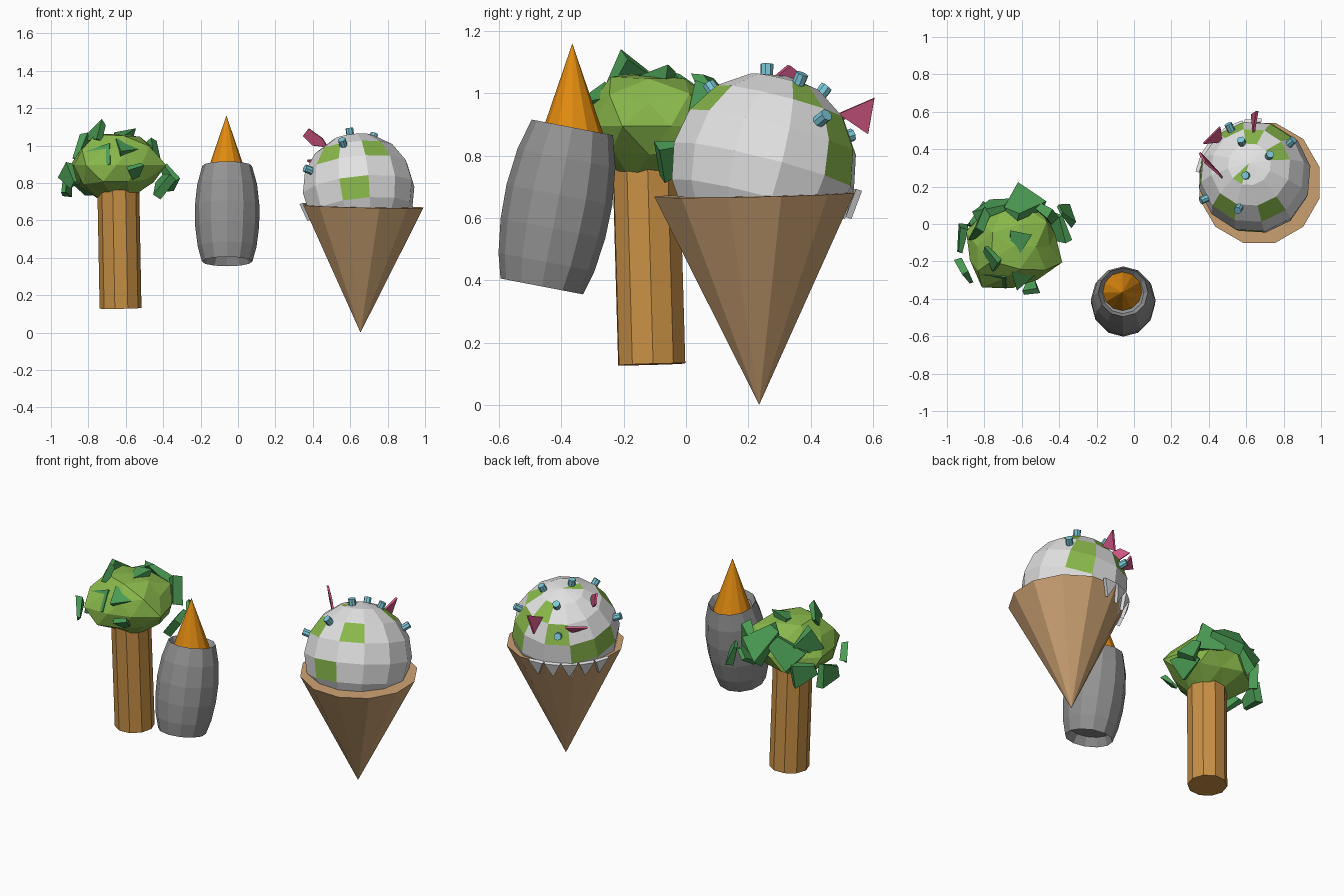
import bpy, bmesh, math, random
from mathutils import Vector, Matrix

cube = bpy.data.objects.get("Cube")
if cube:
    bpy.data.objects.remove(cube, do_unlink=True)
random.seed(7)


def material(name, r, g, b):
    m = bpy.data.materials.new(name)
    m.use_nodes = True
    m.diffuse_color = (r, g, b, 1)
    node = next(n for n in m.node_tree.nodes if n.type == 'BSDF_PRINCIPLED')
    node.inputs["Base Color"].default_value = (r, g, b, 1)
    return m


BARK = material("bark brown", 0.58, 0.28, 0.06)
LIGHT_GREEN = material("light green", 0.25, 0.48, 0.07)
DARK_GREEN = material("dark green", 0.07, 0.33, 0.09)
GREY = material("metal grey", 0.29, 0.29, 0.29)
ORANGE = material("orange", 0.76, 0.26, 0.005)
WAFFLE = material("waffle tan", 0.6, 0.36, 0.17)
CREAM = material("cream white", 0.76, 0.76, 0.76)
CYAN = material("sprinkle cyan", 0.2, 0.57, 0.68)
PINK = material("pink", 0.6, 0.09, 0.22)


def finish(name, bm, *mats):
    bmesh.ops.recalc_face_normals(bm, faces=bm.faces)
    mesh = bpy.data.meshes.new(name)
    bm.to_mesh(mesh)
    bm.free()
    for m in mats:
        mesh.materials.append(m)
    obj = bpy.data.objects.new(name, mesh)
    bpy.context.collection.objects.link(obj)
    return obj


def aim(axis):
    return Vector(axis).to_track_quat('Z', 'Y').to_matrix().to_4x4()


def lathe(name, profile, sides, base, top, mat):
    """Turned shape: (radius, distance) pairs along the axis base -> top."""
    base, top = Vector(base), Vector(top)
    bm = bmesh.new()
    rings = [[bm.verts.new((r * math.cos(a), r * math.sin(a), h))
              for a in (math.tau * i / sides for i in range(sides))]
             for r, h in profile]
    for lo, hi in zip(rings, rings[1:]):
        for i in range(sides):
            j = (i + 1) % sides
            bm.faces.new((lo[i], lo[j], hi[j], hi[i]))
    bmesh.ops.remove_doubles(bm, verts=bm.verts, dist=1e-5)
    bm.transform(Matrix.Translation(base) @ aim(top - base))
    return finish(name, bm, mat)


def shard(name, points, mat, thick=0.012):
    """Flat chip with the given outline."""
    bm = bmesh.new()
    pts = [Vector(p) for p in points]
    n = (pts[1] - pts[0]).cross(pts[2] - pts[0]).normalized() * thick / 2
    a = [bm.verts.new(p + n) for p in pts]
    b = [bm.verts.new(p - n) for p in pts]
    bm.faces.new(a)
    bm.faces.new(b[::-1])
    for i in range(len(pts)):
        j = (i + 1) % len(pts)
        bm.faces.new((a[i], b[i], b[j], a[j]))
    return finish(name, bm, mat)


# Tree trunk
lathe("tree_trunk", [(0, 0), (0.112, 0), (0.112, 0.64), (0, 0.64)], 10,
      (-0.628, -0.11, 0.13), (-0.64, -0.128, 0.77), BARK)

# Tree crown: lumpy faceted ball
bm = bmesh.new()
bmesh.ops.create_icosphere(bm, subdivisions=2, radius=1)
for v in bm.verts:
    v.co *= random.uniform(0.85, 1.14)
    narrow = 0.62 if v.co.z < -0.75 else 1
    v.co = Vector((v.co.x * 0.255 * narrow, v.co.y * 0.25 * narrow, v.co.z * 0.19))
bm.transform(Matrix.Translation((-0.65, -0.12, 0.895)))
finish("tree_crown", bm, LIGHT_GREEN)

# Dark leaf chunks: tapered, twisted blocks (position, size)
LEAVES = [((-0.92, -0.08, 0.79), 0.075), ((-0.90, -0.26, 0.83), 0.065),
          ((-0.40, -0.02, 0.80), 0.075), ((-0.37, 0.06, 0.84), 0.065),
          ((-0.76, -0.18, 1.06), 0.065), ((-0.60, 0.10, 0.98), 0.105),
          ((-0.50, 0.08, 0.93), 0.095), ((-0.74, 0.09, 0.93), 0.095),
          ((-0.59, -0.27, 0.99), 0.07), ((-0.62, -0.10, 1.05), 0.065),
          ((-0.72, -0.30, 0.93), 0.07), ((-0.83, -0.02, 0.97), 0.08),
          ((-0.55, -0.33, 0.86), 0.05), ((-0.84, 0.04, 0.82), 0.075)]
for i, (pos, size) in enumerate(LEAVES):
    bm = bmesh.new()
    bmesh.ops.create_cube(bm, size=2)
    for v in bm.verts:
        taper = 0.45 if v.co.x > 0 else 1
        v.co = Vector((v.co.x, v.co.y * taper, v.co.z * 0.35 * taper))
        v.co *= size * random.uniform(0.75, 1.05)
    out = Vector(pos) - Vector((-0.65, -0.12, 0.9))
    spin = Matrix.Rotation(random.uniform(0, math.tau), 4, 'Z')
    lean = Matrix.Rotation(random.uniform(-0.6, 0.6), 4, 'X')
    bm.transform(Matrix.Translation(pos) @ aim(out) @ lean @ spin)
    finish(f"leaf_{i + 1}", bm, DARK_GREEN)

# Barrel with recessed ends, and the spike standing in it
lathe("barrel", [(0, 0.05), (0.11, 0.05), (0.135, 0), (0.157, 0.08), (0.171, 0.19),
                 (0.173, 0.3), (0.16, 0.42), (0.133, 0.52), (0.11, 0.485), (0, 0.485)],
      12, (-0.058, -0.463, 0.38), (-0.058, -0.365, 0.89), GREY)
lathe("spike", [(0, 0), (0.137, 0), (0, 0.4)], 12,
      (-0.062, -0.365, 0.76), (-0.062, -0.365, 1.16), ORANGE)

# Waffle cone
lathe("waffle_cone", [(0, 0), (0.332, 0.675), (0, 0.675)], 12,
      (0.655, 0.235, 0), (0.67, 0.22, 0.675), WAFFLE)

# Scoop: tilted ball with green patches on chosen faces
CENTRE = Vector((0.645, 0.25, 0.763))
PATCHES = [(-0.05, -0.98, 0.1), (0.28, -0.6, 0.75), (-0.35, -0.57, 0.74),
           (-0.95, -0.1, -0.05), (0.45, 0.9, 0), (-0.83, 0.6, -0.03),
           (-0.13, 0.62, 0.77), (-0.3, -0.05, 0.95), (-0.2, 0.97, 0.17),
           (0.42, 0.36, 0.83), (0.44, 0.86, 0.33)]
bm = bmesh.new()
bmesh.ops.create_uvsphere(bm, u_segments=12, v_segments=8, radius=0.304)
bm.transform(Matrix.Rotation(-0.25, 4, 'X') @ Matrix.Rotation(-0.1, 4, 'Y')
             @ Matrix.Rotation(math.radians(10), 4, 'Z'))
for p in PATCHES:
    d = Vector(p).normalized()
    face = max(bm.faces, key=lambda f: f.calc_center_median().normalized().dot(d))
    face.material_index = 1
bm.transform(Matrix.Translation(CENTRE))
finish("scoop", bm, CREAM, LIGHT_GREEN)

# Melted drips over the back rim
for i, deg in enumerate((95, 112, 129, 146, 163)):
    d = Vector((math.cos(math.radians(deg)), math.sin(math.radians(deg)), 0))
    side = Vector((-d.y, d.x, 0)) * 0.045
    rim = Vector((0.665, 0.225, 0.69)) + d * 0.328
    tip = Vector((0.663, 0.227, 0.6)) + d * 0.296
    shard(f"drip_{i + 1}", (rim + side, tip, rim - side), CREAM, 0.02)

# Sprinkles standing out of the scoop
SPRINKLES = [(-0.45, 0.9, 0.33), (-0.22, 0.6, 0.77), (0.25, 0.37, 0.9),
             (0.62, 0.6, 0.5), (-0.15, 0.03, 0.99), (-0.92, -0.4, 0.37),
             (-0.27, -0.53, 0.8)]
for i, p in enumerate(SPRINKLES):
    d = Vector(p).normalized()
    lathe(f"sprinkle_{i + 1}", [(0, 0), (0.021, 0), (0.021, 0.05), (0, 0.05)], 8,
          CENTRE + d * 0.285, CENTRE + d * 0.335, CYAN)

# Pink candy chips
shard("chip_back", ((0.64, 0.49, 0.935), (0.66, 0.605, 0.985), (0.63, 0.585, 0.87)), PINK)
shard("chip_top", ((0.48, 0.24, 0.99), (0.45, 0.27, 1.04), (0.38, 0.33, 1.09),
                   (0.35, 0.38, 1.05), (0.4, 0.33, 1.0)), PINK)
shard("chip_side", ((0.37, 0.43, 0.92), (0.46, 0.52, 0.93), (0.47, 0.44, 0.87)), PINK)
